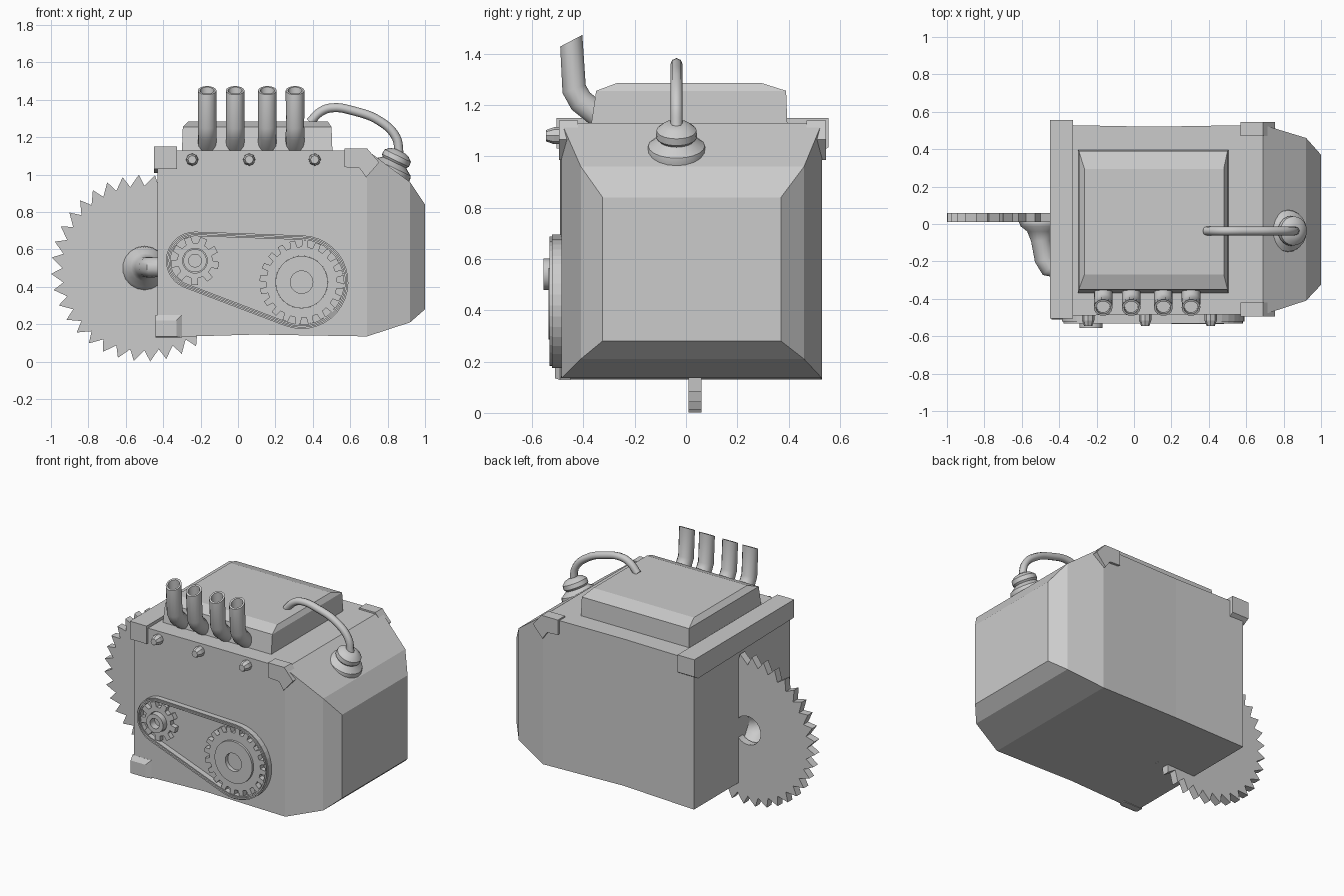
import bpy, bmesh, math
from math import sin, cos, pi
from mathutils import Vector

if "Cube" in bpy.data.objects:
    bpy.data.objects.remove(bpy.data.objects["Cube"])


def loft(name, rings, caps=(True, True), closed=False, smooth=False):
    """Skin a list of equal-length vertex rings."""
    bm = bmesh.new()
    vs = [[bm.verts.new(p) for p in r] for r in rings]
    n = len(vs[0])
    pairs = list(zip(vs, vs[1:])) + ([(vs[-1], vs[0])] if closed else [])
    for a, b in pairs:
        for i in range(n):
            j = (i + 1) % n
            bm.faces.new((a[i], a[j], b[j], b[i]))
    if not closed:
        if caps[0]:
            bm.faces.new(vs[0][::-1])
        if caps[1]:
            bm.faces.new(vs[-1])
    bmesh.ops.recalc_face_normals(bm, faces=bm.faces)
    me = bpy.data.meshes.new(name)
    bm.to_mesh(me)
    bm.free()
    ob = bpy.data.objects.new(name, me)
    bpy.context.collection.objects.link(ob)
    if smooth:
        bpy.ops.object.select_all(action='DESELECT')
        ob.select_set(True)
        bpy.context.view_layer.objects.active = ob
        bpy.ops.object.shade_smooth_by_angle(angle=math.radians(40))
    return ob


def tube(name, sections, side, n=14, caps=(True, True)):
    """Sections are (point, tangent, radius); side is normal to the path plane."""
    side = Vector(side)
    rings = []
    for p, t, r in sections:
        up = Vector(t).normalized().cross(side)
        rings.append([Vector(p) + r * (cos(2 * pi * i / n) * side + sin(2 * pi * i / n) * up)
                      for i in range(n)])
    return loft(name, rings, caps, smooth=True)


def rect_x(x, y0, y1, z0, z1):
    return [(x, y0, z0), (x, y1, z0), (x, y1, z1), (x, y0, z1)]


def rect_z(z, x0, x1, y0, y1):
    return [(x0, y0, z), (x1, y0, z), (x1, y1, z), (x0, y1, z)]


def rect_y(y, x0, x1, z0, z1):
    return [(x0, y, z0), (x1, y, z0), (x1, y, z1), (x0, y, z1)]


def at_y(pts, y):
    return [(x, y, z) for x, z in pts]


def band(name, outer, inner, y0, y1, smooth=False):
    """Flat ring between two outlines in the xz plane."""
    return loft(name, [at_y(outer, y0), at_y(outer, y1), at_y(inner, y1), at_y(inner, y0)],
                closed=True, smooth=smooth)


def wheel(c, teeth, steps):
    """Outline repeating (fraction of pitch, radius) steps around a centre."""
    return [(c[0] + r * cos((k + f) * 2 * pi / teeth), c[1] + r * sin((k + f) * 2 * pi / teeth))
            for k in range(teeth) for f, r in steps]


# Engine block with tapered right end
loft("engine_block", [
    rect_x(-0.43, -0.49, 0.53, 0.13, 1.13),
    rect_x(0.10, -0.485, 0.52, 0.145, 1.13),
    rect_x(0.69, -0.485, 0.53, 0.135, 1.13),
    rect_x(0.92, -0.41, 0.46, 0.21, 0.96),
    rect_x(1.0, -0.325, 0.37, 0.28, 0.84)])

# Rim bar and corner guards
loft("left_rim_bar", [
    rect_y(-0.505, -0.45, -0.325, 1.03, 1.15),
    rect_y(0.515, -0.45, -0.325, 1.01, 1.15),
    rect_y(0.555, -0.45, -0.325, 1.035, 1.15)])
loft("lower_corner_guard", [
    rect_y(-0.45, -0.44, -0.30, 0.128, 0.25),
    rect_y(-0.49, -0.44, -0.30, 0.128, 0.25),
    rect_y(-0.51, -0.44, -0.33, 0.135, 0.22)])
guard = [(0.57, 1.04), (0.57, 1.14), (0.69, 1.14), (0.755, 1.065), (0.685, 0.985), (0.65, 1.035)]
for name, y0, y1 in (("front_corner_guard", -0.495, -0.42), ("back_corner_guard", 0.47, 0.545)):
    loft(name, [at_y(guard, y0), at_y(guard, y1)])

# Bevelled top cover
loft("top_cover", [
    rect_z(1.12, -0.30, 0.505, -0.37, 0.395),
    rect_z(1.255, -0.295, 0.50, -0.35, 0.39),
    rect_z(1.285, -0.265, 0.48, -0.27, 0.295)])

# Hollow exhaust pipes with slanted mouths
for i, x in enumerate((-0.165, -0.015, 0.157, 0.305)):
    slant = (0, -0.05, 0.095)
    tube(f"exhaust_pipe_{i + 1}", [
        ((x, -0.335, 1.155), (0, -0.7, 0.7), 0.05),
        ((x, -0.41, 1.215), (0, -0.7, 0.75), 0.05),
        ((x, -0.436, 1.262), (0, -0.35, 1), 0.049),
        ((x, -0.447, 1.45), slant, 0.05),
        ((x, -0.447, 1.45), slant, 0.038),
        ((x, -0.438, 1.29), (0, -0.05, 1), 0.036)], (1, 0, 0))

# Bolts along the front edge
for i, x in enumerate((-0.245, 0.06, 0.41)):
    loft(f"front_bolt_{i + 1}", [
        at_y(wheel((x, 1.08), 8, [(0, r)]), y)
        for r, y in ((0.033, -0.47), (0.033, -0.515), (0.022, -0.545))])

# Drive belt wrapped round two gears
small, big = (-0.23, 0.54), (0.34, 0.425)


def belt_outline(offset):
    r1, r2 = 0.155 - offset, 0.25 - offset
    dx, dz = big[0] - small[0], big[1] - small[1]
    phi = math.atan2(dz, dx)
    a = math.acos((r1 - r2) / math.hypot(dx, dz))
    pts = []
    for c, r, s, e in ((big, r2, phi - a, phi + a), (small, r1, phi + a, phi + 2 * pi - a)):
        for k in range(21):
            t = s + (e - s) * k / 20
            pts.append((c[0] + r * cos(t), c[1] + r * sin(t)))
    return pts


band("drive_belt", belt_outline(0), belt_outline(0.024), -0.47, -0.522)
band("drive_belt_ridge", belt_outline(0.007), belt_outline(0.017), -0.50, -0.532)

for label, c, teeth, tip, root, rim, hub, hole, y in (
        ("small", small, 9, 0.13, 0.095, 0.066, 0.062, 0.034, -0.555),
        ("big", big, 20, 0.225, 0.19, 0.14, 0.14, 0.06, -0.535)):
    steps = [(0, root), (0.42, root), (0.5, tip), (0.92, tip)]
    flat = [(f, rim) for f, _ in steps]
    band(f"{label}_gear", wheel(c, teeth, steps), wheel(c, teeth, flat), -0.47, -0.52)
    band(f"{label}_gear_hub", wheel(c, 28, [(0, hub)]), wheel(c, 28, [(0, hole)]),
         -0.47, y, smooth=True)
    loft(f"{label}_gear_plate", [at_y(wheel(c, 28, [(0, rim + 0.01)]), v) for v in (-0.47, -0.508)])

# Saw blade with hollow flared axle bending into the block
axis = (-0.5, 0.5)
teeth_steps = [(0, 0.44), (0.35, 0.5)]
band("saw_blade", wheel(axis, 36, teeth_steps),
     wheel(axis, 36, [(0, 0.095), (0.35, 0.095)]), 0.01, 0.06)
tube("blade_axle", [
    ((-0.5, 0.055, 0.5), (0, -1, 0), 0.096),
    ((-0.5, 0.012, 0.5), (0, -1, 0), 0.118),
    ((-0.5, -0.012, 0.505), (0, -1, 0), 0.108),
    ((-0.497, -0.04, 0.505), (0, -1, 0), 0.075),
    ((-0.495, -0.09, 0.505), (0.05, -1, 0), 0.056),
    ((-0.478, -0.19, 0.505), (0.25, -1, 0), 0.054),
    ((-0.45, -0.235, 0.505), (1, -1, 0), 0.054),
    ((-0.38, -0.245, 0.505), (1, 0, 0), 0.05)], (0, 0, 1), n=18, caps=(False, True))

# Filler cap on the sloped shoulder
base, direction = Vector((0.815, -0.037, 1.02)), Vector((0.43, 0, 0.9)).normalized()
tube("filler_cap", [(base + direction * h, direction, r) for h, r in (
    (-0.05, 0.112), (0.0, 0.116), (0.022, 0.11), (0.042, 0.08), (0.05, 0.07),
    (0.062, 0.08), (0.09, 0.078), (0.11, 0.055), (0.118, 0.03))], (0, 1, 0), n=20)

# Hose from the cap to the top cover
path = [(0.862, 1.11), (0.845, 1.20), (0.76, 1.285), (0.62, 1.34), (0.50, 1.357), (0.44, 1.335), (0.385, 1.28)]
curve = bpy.data.curves.new("hose", 'CURVE')
curve.dimensions = '3D'
curve.bevel_depth = 0.024
curve.bevel_resolution = 2
curve.resolution_u = 5
curve.use_fill_caps = True
spline = curve.splines.new('BEZIER')
spline.bezier_points.add(len(path) - 1)
for bp, (x, z) in zip(spline.bezier_points, path):
    bp.co = (x, -0.037, z)
    bp.handle_left_type = bp.handle_right_type = 'AUTO'
hose = bpy.data.objects.new("hose", curve)
bpy.context.collection.objects.link(hose)
bpy.ops.object.select_all(action='DESELECT')
hose.select_set(True)
bpy.context.view_layer.objects.active = hose
bpy.ops.object.convert(target='MESH')
bpy.ops.object.shade_smooth_by_angle(angle=math.radians(50))
